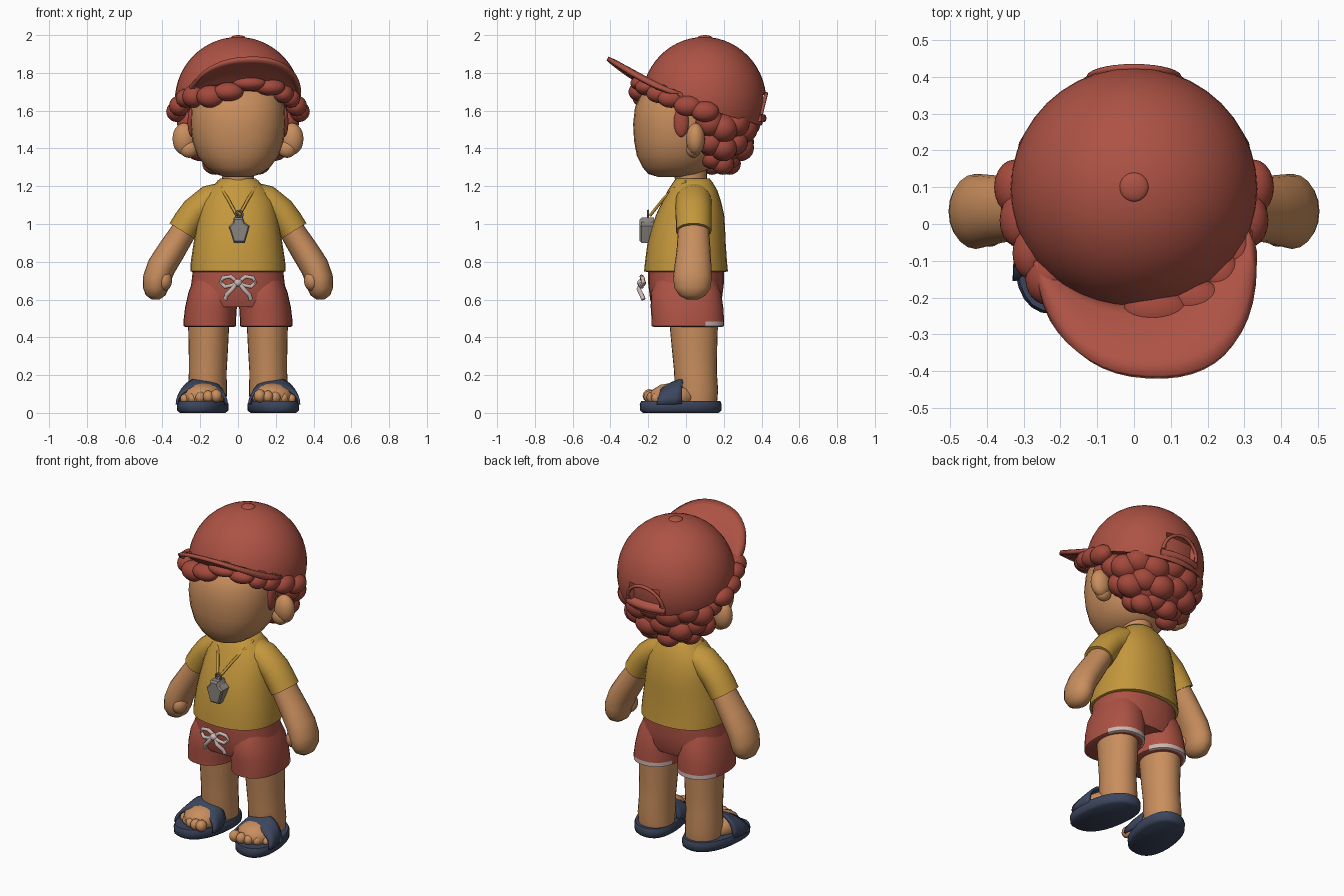
import bpy, bmesh, math
from mathutils import Vector, Matrix

if "Cube" in bpy.data.objects:
    bpy.data.objects.remove(bpy.data.objects["Cube"])

def material(name, rgb):
    m = bpy.data.materials.new(name)
    m.diffuse_color = (*rgb, 1)
    m.use_nodes = True
    m.node_tree.nodes["Principled BSDF"].inputs["Base Color"].default_value = m.diffuse_color
    return m

SKIN = material("skin", (0.58, 0.27, 0.11))
RED = material("cap red", (0.42, 0.085, 0.058))
HAIR = material("hair red", (0.37, 0.066, 0.045))
YELLOW = material("shirt yellow", (0.55, 0.31, 0.045))
NAVY = material("sandal navy", (0.045, 0.06, 0.11))
WHITE = material("trim white", (0.60, 0.47, 0.44))
GREY = material("whistle grey", (0.25, 0.23, 0.21))

def finish(name, bm, mats, mirror=False, angle=50):
    bmesh.ops.recalc_face_normals(bm, faces=bm.faces[:])
    me = bpy.data.meshes.new(name)
    bm.to_mesh(me)
    bm.free()
    ob = bpy.data.objects.new(name, me)
    bpy.context.collection.objects.link(ob)
    for m in mats:
        me.materials.append(m)
    bpy.ops.object.select_all(action='DESELECT')
    ob.select_set(True)
    bpy.context.view_layer.objects.active = ob
    bpy.ops.object.shade_smooth_by_angle(angle=math.radians(angle))
    if mirror:
        ob.modifiers.new("mirror", 'MIRROR')
    return ob

def skin_rings(bm, rings):
    """Bridge rings of points and close both ends."""
    loops = [[bm.verts.new(p) for p in r] for r in rings]
    n = len(loops[0])
    for a, b in zip(loops, loops[1:]):
        for i in range(n):
            j = (i + 1) % n
            bm.faces.new((a[i], a[j], b[j], b[i]))
    bm.faces.new(loops[0])
    bm.faces.new(loops[-1])

def loft(rings, n=28, power=2.0):
    """Stack of horizontal rounded sections: (z, cx, cy, rx, ry)."""
    e = 2 / power
    sp = lambda v: math.copysign(abs(v) ** e, v)
    bm = bmesh.new()
    skin_rings(bm, [[(cx + rx * sp(math.cos(2 * math.pi * i / n)),
                      cy + ry * sp(math.sin(2 * math.pi * i / n)), z) for i in range(n)]
                    for z, cx, cy, rx, ry in rings])
    return bm

def tube(bm, path, radii, n=16):
    """Sweep of oval sections along a path; radii are (across, along y)."""
    pts = [Vector(p) for p in path]
    rings = []
    for k, p in enumerate(pts):
        d = (pts[min(k + 1, len(pts) - 1)] - pts[max(k - 1, 0)]).normalized()
        u = d.cross(Vector((0, 1, 0))).normalized()
        v = d.cross(u)
        a, b = radii[k] if isinstance(radii, list) else (radii, radii)
        rings.append([p + u * a * math.cos(2 * math.pi * i / n) + v * b * math.sin(2 * math.pi * i / n)
                      for i in range(n)])
    skin_rings(bm, rings)
    return bm

def blobs(items, sub=3):
    """Several ellipsoids: (centre, radii)."""
    bm = bmesh.new()
    for c, r in items:
        bmesh.ops.create_icosphere(bm, subdivisions=sub, radius=1,
                                   matrix=Matrix.Translation(c) @ Matrix.Diagonal((*r, 1)))
    return bm

# Head, ears and neck
finish("head", loft([(1.25, 0, -.06, .07, .09), (1.265, 0, -.06, .12, .14), (1.30, 0, -.05, .17, .18),
                     (1.36, 0, -.045, .215, .215), (1.44, 0, -.04, .242, .235), (1.53, 0, -.04, .252, .24),
                     (1.62, 0, -.035, .247, .235), (1.69, 0, -.02, .23, .215), (1.76, 0, .02, .19, .17)],
                    power=2.2), [SKIN])
finish("ear", blobs([((.285, .05, 1.45), (.062, .05, .085)), ((.26, .04, 1.40), (.05, .04, .05))]),
       [SKIN], True)
finish("neck", loft([(1.15, 0, .03, .09, .085), (1.25, 0, .025, .085, .085), (1.33, 0, .02, .09, .09)]), [SKIN])

# Hair: back mass with curls, side tufts, sideburns and fringe
curls = [((0, .16, 1.47), (.25, .19, .17))]
for k, (z, r, size, count) in enumerate([(1.52, .225, .09, 9), (1.42, .19, .085, 8), (1.335, .115, .07, 6)]):
    for i in range(count):
        a = math.radians(-8 + 196 * i / (count - 1))
        curls.append(((r * 1.05 * math.cos(a), .15 + r * .75 * math.sin(a), z + .015 * (-1) ** i),
                      (size, size * .85, size * .85)))
finish("back_hair", blobs(curls), [HAIR])
finish("side_tuft", blobs([((.325, .10, 1.595), (.055, .075, .055)), ((.31, .01, 1.625), (.055, .075, .055)),
                           ((.28, -.08, 1.665), (.05, .07, .05))]), [HAIR], True)
finish("sideburn", blobs([((.245, -.025, 1.54), (.022, .04, .08))]), [HAIR], True)
finish("fringe", blobs([((-.235, -.15, 1.675), (.06, .07, .06)), ((-.145, -.225, 1.675), (.075, .06, .06)),
                        ((-.05, -.245, 1.70), (.08, .06, .05)), ((.06, -.235, 1.745), (.09, .06, .04)),
                        ((.17, -.21, 1.725), (.08, .06, .045)), ((.24, -.14, 1.69), (.055, .07, .05))]), [HAIR])

# Cap crown, cut along a plane that drops to the back, with a recessed rear opening
bm = bmesh.new()
bmesh.ops.create_uvsphere(bm, u_segments=40, v_segments=28, radius=1,
                          matrix=Matrix.Translation((0, .095, 1.65)) @ Matrix.Diagonal((.335, .33, .34, 1)))
bmesh.ops.bisect_plane(bm, geom=bm.verts[:] + bm.edges[:] + bm.faces[:], plane_co=(0, 0, 1.64),
                       plane_no=(0, .3, 1), clear_inner=True)
bmesh.ops.holes_fill(bm, edges=[e for e in bm.edges if e.is_boundary], sides=0)
hole = []
for f in bm.faces:
    c = f.calc_center_median()
    if c.y > .3 and 1.575 < c.z < 1.69 - 3 * c.x * c.x and abs(c.x) < .11:
        hole.append(f)
bmesh.ops.recalc_face_normals(bm, faces=bm.faces[:])
bmesh.ops.inset_region(bm, faces=hole, thickness=.01, depth=-.025)
finish("cap_crown", bm, [RED])

def on_crown(x, z):
    return (x, .097 + .33 * math.sqrt(max(0, 1 - (x / .335) ** 2 - ((z - 1.65) / .34) ** 2)), z)

arch = [on_crown(.12 * math.cos(a), 1.58 + .11 * math.sin(a)) for a in [math.pi * i / 14 for i in range(15)]]
finish("cap_opening_rim", tube(bmesh.new(), arch, .010, 8), [RED])
finish("cap_strap", tube(bmesh.new(), [on_crown(-.13 + .026 * i, 1.56) for i in range(11)], [(.02, .011)] * 11, 8), [RED])
finish("cap_button", blobs([((0, .1, 1.985), (.04, .04, .015))]), [RED])

# Cap bill: curved sheet sweeping forward and up, turned a little to one side
bm = bmesh.new()
COLS, ROWS = 24, 5
grid = []
for i in range(COLS + 1):
    t = -1 + 2 * i / COLS
    a, b = math.radians(78) * t, math.radians(90) * t
    inner = Vector((.315 * math.sin(a), .1 - .315 * math.cos(a), 0))
    inner.z = 1.645 - .3 * inner.y + .015 * math.cos(a)
    cb = max(0, math.cos(b))
    outer = Vector((.035 + .29 * math.copysign(abs(math.sin(b)) ** .9, b), -.06 - .355 * cb ** .7,
                    1.665 + .21 * cb ** .9 + .025 * math.sin(b)))
    outer.y -= .02 * math.sin(b)
    grid.append([bm.verts.new(inner.lerp(outer, j / ROWS) + Vector((0, 0, .02 * math.sin(math.pi * j / ROWS))))
                 for j in range(ROWS + 1)])
for i in range(COLS):
    for j in range(ROWS):
        bm.faces.new((grid[i][j], grid[i + 1][j], grid[i + 1][j + 1], grid[i][j + 1]))
bill = finish("cap_bill", bm, [RED])
sol = bill.modifiers.new("thickness", 'SOLIDIFY')
sol.thickness, sol.offset = .022, 0

# Shirt and sleeves
finish("shirt", loft([(.745, 0, 0, .235, .205), (.75, 0, 0, .252, .222), (.80, 0, 0, .250, .217),
                      (.90, 0, .003, .235, .207), (.98, 0, .012, .222, .195), (1.05, 0, .022, .21, .18),
                      (1.12, 0, .03, .195, .155), (1.18, 0, .035, .155, .13), (1.22, 0, .036, .115, .105),
                      (1.24, 0, .036, .095, .09)], power=2.3), [YELLOW])
finish("sleeve", tube(bmesh.new(), [(.06, .04, 1.145), (.15, .04, 1.125), (.225, .04, 1.065), (.265, .04, 1.01),
                                    (.295, .04, .962)],
                      [(.08, .09), (.082, .095), (.08, .095), (.08, .094), (.079, .094)], 20), [YELLOW], True)

# Arms with mitten hands
finish("arm", tube(bmesh.new(), [(.25, .04, 1.03), (.295, .04, .95), (.355, .04, .855), (.405, .037, .775),
                                 (.43, .034, .71), (.436, .034, .66), (.436, .034, .622), (.436, .034, .60)],
                   [(.065, .08), (.068, .084), (.074, .09), (.076, .098), (.074, .102), (.068, .095),
                    (.052, .07), (.02, .03)], 20), [SKIN], True)
finish("thumb", blobs([((.392, -.012, .70), (.043, .05, .055))]), [SKIN], True)

# Shorts: seat plus two legs, with a pale hem across the back
finish("shorts_seat", loft([(.56, 0, 0, .255, .175), (.60, 0, 0, .258, .19), (.68, 0, 0, .248, .2),
                            (.765, 0, 0, .238, .2)], power=2.3), [RED])
bm = loft([(.455, .15, .01, .128, .18), (.46, .15, .01, .139, .192), (.485, .15, .01, .139, .192),
           (.56, .143, .005, .137, .192), (.64, .134, 0, .128, .185), (.70, .128, 0, .11, .16)], power=2.3)
for f in bm.faces:
    c = f.calc_center_median()
    if .456 < c.z < .485 and c.y > .1:
        f.material_index = 1
finish("shorts_leg", bm, [RED, WHITE], True)

# Legs and feet
finish("leg", loft([(.06, .16, .06, .10, .105), (.12, .162, .055, .103, .115), (.22, .16, .05, .10, .113),
                    (.34, .157, .045, .104, .12), (.50, .155, .04, .11, .13)]), [SKIN], True)
toes = [((.185, -.07, .085), (.115, .13, .075))]
for i in range(5):
    toes.append(((.115 + .042 * i, -.195 + .010 * i * i / 2, .09 - .004 * i), (.032 - .002 * i, .035, .036 - .002 * i)))
finish("foot", blobs(toes, 2), [SKIN], True)

# Sandals: splayed sole and wide strap
bm = loft([(0, .187, -.028, .115, .20), (.012, .187, -.028, .130, .215), (.045, .187, -.028, .132, .217),
           (.062, .187, -.028, .125, .21)], power=2.3)
for v in bm.verts:
    v.co.x -= .14 * (v.co.y + .028)
finish("sandal_sole", bm, [NAVY], True)
bm = bmesh.new()
rows = []
for i in range(17):
    a = math.pi * i / 16
    c, s = math.cos(a), math.sin(a)
    rows.append([bm.verts.new((.192 + w * c, y + .025 * s * k, .045 + h * s ** .8))
                 for w, y, h, k in [(.138, -.155, .092, 1), (.136, -.11, .115, 1), (.130, -.06, .135, 1), (.125, -.02, .142, 0)]])
for p, q in zip(rows, rows[1:]):
    for j in range(3):
        bm.faces.new((p[j], q[j], q[j + 1], p[j + 1]))
strap = finish("sandal_strap", bm, [NAVY], True)
strap.modifiers.new("thickness", 'SOLIDIFY').thickness = .014

# Whistle on a cord
finish("cord", tube(bmesh.new(), [(.105, .0, 1.225), (.09, -.06, 1.19), (.055, -.118, 1.135), (.025, -.162, 1.08),
                                  (.006, -.19, 1.045)], .008, 8), [YELLOW], True)
bm = bmesh.new()
profile = [(-.022, 1.035), (.026, 1.035), (.034, 1.01), (.062, .99), (.05, .945), (.036, .90), (-.022, .90),
           (-.036, .945), (-.05, .985), (-.026, 1.01)]
skin_rings(bm, [[(.005 + (x - .005) * k, y, .965 + (z - .965) * k) for x, z in profile]
                for y, k in [(-.17, 1), (-.235, 1), (-.245, .85)]])
finish("whistle", bm, [GREY], angle=35)
ring = [(.006 + .018 * math.cos(a), -.20, 1.05 + .02 * math.sin(a)) for a in [math.tau * i / 12 for i in range(13)]]
finish("whistle_ring", tube(bmesh.new(), ring, .006, 6), [GREY])

# Drawstring bow
bm = tube(bmesh.new(), [(0, -.225, .69), (.04, -.235, .722), (.08, -.23, .715), (.092, -.225, .69),
                        (.07, -.235, .668), (.03, -.24, .675), (0, -.235, .69)], .011, 8)
tube(bm, [(.005, -.235, .69), (.03, -.25, .655), (.06, -.235, .625), (.068, -.225, .60)], .012, 8)
finish("bow_loop", bm, [WHITE], True)
finish("bow_knot", blobs([((0, -.235, .688), (.024, .024, .022))], 2), [WHITE])
